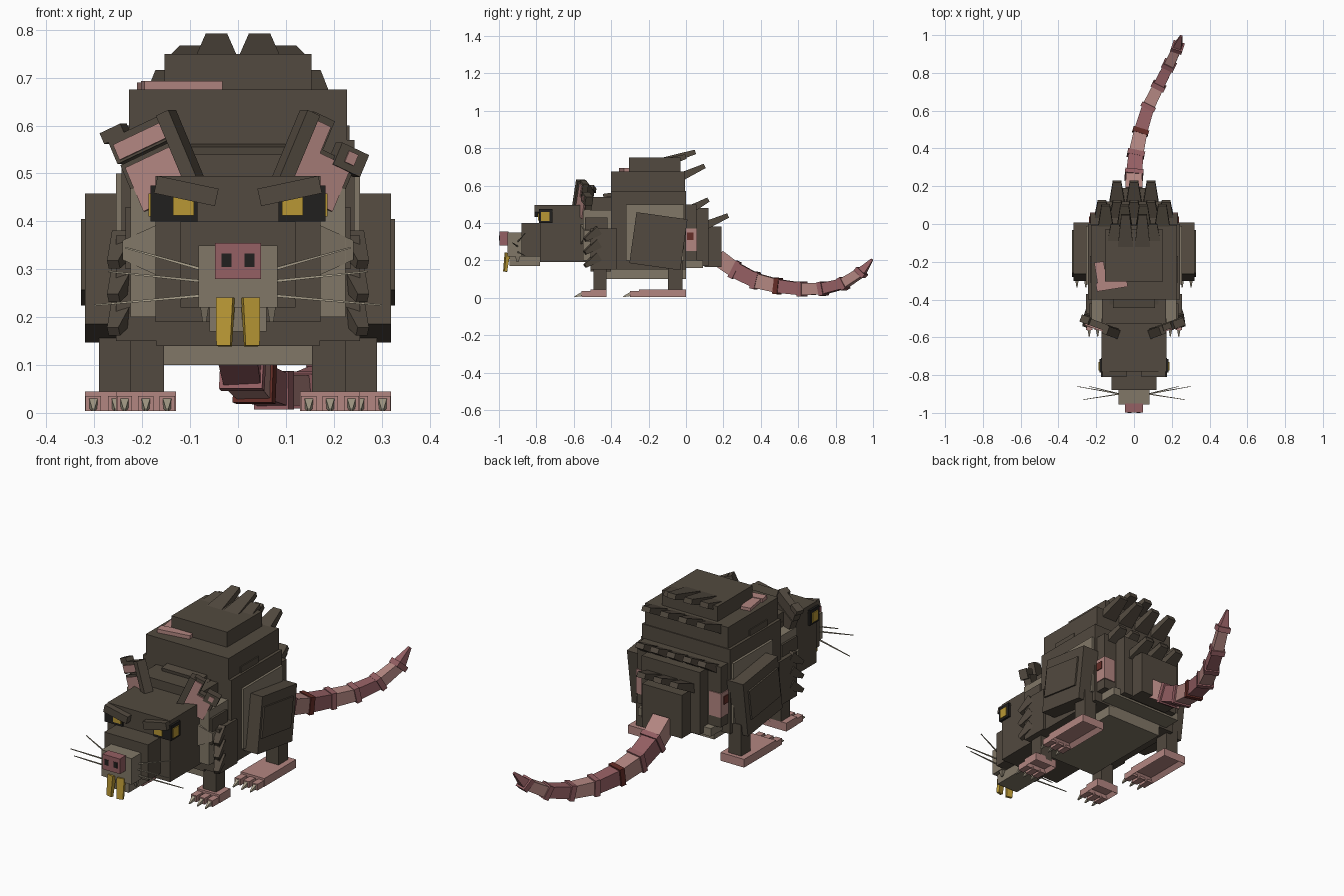
import bpy, bmesh, math
from mathutils import Vector, Matrix, Euler

if "Cube" in bpy.data.objects:
    bpy.data.objects.remove(bpy.data.objects["Cube"], do_unlink=True)


def material(name, *rgb):
    mat = bpy.data.materials.new(name)
    mat.use_nodes = True
    mat.diffuse_color = (*rgb, 1)
    mat.node_tree.nodes["Principled BSDF"].inputs["Base Color"].default_value = (*rgb, 1)
    return mat


fur = material("dark_fur", 0.085, 0.068, 0.05)
pale = material("pale_fur", 0.22, 0.185, 0.135)
skin = material("pink_skin", 0.45, 0.24, 0.22)
rose = material("rose_skin", 0.3, 0.115, 0.125)
scab = material("scab_red", 0.13, 0.026, 0.02)
amber = material("amber_yellow", 0.48, 0.31, 0.035)
black = material("black", 0.015, 0.014, 0.013)
bone = material("bone", 0.4, 0.35, 0.26)


def finish(bm, name, mat, mirror):
    """Store the part, plus its reflected twin when mirror is set."""
    sides = [("_left", 1), ("_right", -1)] if mirror else [("", 1)]
    for suffix, sign in sides:
        if sign < 0:
            bmesh.ops.scale(bm, vec=(-1, 1, 1), verts=bm.verts)
        bmesh.ops.recalc_face_normals(bm, faces=bm.faces)
        mesh = bpy.data.meshes.new(name + suffix)
        bm.to_mesh(mesh)
        mesh.materials.append(mat)
        bpy.context.collection.objects.link(bpy.data.objects.new(name + suffix, mesh))
    bm.free()


def box(name, mat, x, y, z, tilt=(0, 0, 0), mirror=False, frame=Matrix(), hollow=False):
    """Block from ranges; a single x means a half width; tilt is in degrees."""
    x = x if isinstance(x, tuple) else (-x, x)
    spans = (x, y, z)
    centre = Vector([(low + high) / 2 for low, high in spans])
    size = [high - low for low, high in spans]
    turn = Euler([math.radians(angle) for angle in tilt]).to_matrix().to_4x4()
    bm = bmesh.new()
    bmesh.ops.create_cube(bm, size=1, matrix=Matrix.Diagonal((*size, 1)))
    if hollow:
        sole = min(bm.faces, key=lambda f: f.calc_center_median().z)
        bmesh.ops.inset_region(bm, faces=[sole], thickness=min(size[:2]) / 5)
        bmesh.ops.translate(bm, verts=sole.verts, vec=(0, 0, size[2] / 2))
    bm.transform(frame @ Matrix.Translation(centre) @ turn)
    finish(bm, name, mat, mirror)


def taper(name, mat, start, end, base, tip, mirror=False):
    """Four-sided bar from start to end; base and tip are (width, thickness)."""
    start, end = Vector(start), Vector(end)
    along = (end - start).normalized()
    side = along.cross(Vector((0, 0, 1)))
    side = side.normalized() if side.length > 0.1 else Vector((1, 0, 0))
    up = side.cross(along)
    bm = bmesh.new()
    bmesh.ops.create_cube(bm, size=1)
    for v in bm.verts:
        point, size = (end, tip) if v.co.z > 0 else (start, base)
        v.co = point + side * v.co.x * size[0] + up * v.co.y * size[1]
    finish(bm, name, mat, mirror)


# Torso blocks
box("belly", pale, 0.155, (-0.49, 0), (0.1, 0.2))
box("main_body", fur, 0.243, (-0.4, 0), (0.15, 0.57))
box("flank_plate", pale, (0.24, 0.255), (-0.32, -0.01), (0.2, 0.5), mirror=True)
box("upper_back", fur, 0.228, (-0.4, -0.005), (0.56, 0.675))
box("back_ridge_plate", fur, 0.233, (-0.31, -0.17), (0.56, 0.6))
box("hump", fur, 0.153, (-0.305, -0.03), (0.67, 0.75))
box("chest", pale, 0.225, (-0.55, -0.35), (0.2, 0.47))
box("chest_front", fur, 0.17, (-0.51, -0.4), (0.14, 0.35))
box("neck", fur, 0.17, (-0.53, -0.39), (0.3, 0.54))
for i in range(3):
    box("neck_plate", fur, 0.15 - i * 0.02, (-0.5 + i * 0.03, -0.38), (0.5, 0.52 + i * 0.02), (8, 0, 0))

# Rump and wounds
box("rump", fur, 0.23, (-0.02, 0.055), (0.2, 0.5))
box("rump_back", fur, 0.16, (0.04, 0.12), (0.17, 0.48))
box("rump_hem", pale, 0.2, (-0.02, 0.09), (0.16, 0.2))
box("tail_mount", fur, 0.11, (0.1, 0.19), (0.165, 0.38))
box("rump_wound", skin, (0.17, 0.234), (0, 0.06), (0.25, 0.37), mirror=True)
box("rump_scab", scab, (0.2, 0.238), (0.005, 0.04), (0.31, 0.35), mirror=True)
box("back_wound", skin, (-0.2, -0.035), (-0.345, -0.3), (0.66, 0.693), (0, 0, 9))
box("back_wound_end", skin, (-0.2, -0.15), (-0.34, -0.2), (0.66, 0.69), (0, 0, 9))

# Fur spikes in rows down the back: root y, root z, tip y, tip z, columns
rows = [
    (-0.13, 0.725, 0.05, 0.78, (-0.045, 0.045)),
    (-0.1, 0.725, 0, 0.755, (-0.1, 0.1)),
    (-0.03, 0.645, 0.1, 0.705, (-0.15, -0.05, 0.05, 0.15)),
    (0.02, 0.47, 0.12, 0.525, (-0.17, -0.09, 0, 0.09, 0.17)),
    (0.1, 0.385, 0.225, 0.44, (-0.09, 0, 0.09)),
]
for y, z, tip_y, tip_z, columns in rows:
    for x in columns:
        taper("fur_spike", fur, (x, y, z), (x, tip_y, tip_z), (0.085, 0.045), (0.045, 0.025))

# Head, muzzle and nose
box("head", fur, 0.172, (-0.78, -0.5), (0.19, 0.495))
box("muzzle", fur, 0.12, (-0.88, -0.75), (0.22, 0.4))
box("snout", pale, 0.083, (-0.955, -0.8), (0.22, 0.35))
box("lower_jaw", pale, 0.06, (-0.945, -0.78), (0.17, 0.23))
box("nose", rose, 0.048, (-0.998, -0.95), (0.28, 0.355))
box("nostril", black, (0.014, 0.034), (-1, -0.99), (0.305, 0.333), mirror=True)
taper("front_tooth", amber, (0.026, -0.955, 0.24), (0.029, -0.967, 0.14),
      (0.036, 0.022), (0.03, 0.015), mirror=True)
taper("lip_tuft", pale, (0.07, -0.9, 0.23), (0.07, -0.9, 0.19), (0.02, 0.03), (0.008, 0.01), mirror=True)
taper("cheek_tuft", pale, (0.15, -0.54, 0.34), (0.24, -0.53, 0.34), (0.06, 0.12), (0.03, 0.04), mirror=True)

# Eyes and brows
box("eye_socket", black, (0.085, 0.183), (-0.787, -0.715), (0.4, 0.475), mirror=True)
box("eye_front", amber, (0.092, 0.136), (-0.791, -0.78), (0.412, 0.455), mirror=True)
box("eye_side", amber, (0.18, 0.187), (-0.775, -0.73), (0.41, 0.458), mirror=True)
box("brow", fur, (0.043, 0.173), (-0.81, -0.71), (0.445, 0.482), (0, -12, 0), mirror=True)

# Whiskers
for root_z, x, y, z in [(0.3, 0.235, -0.86, 0.345), (0.275, 0.27, -0.93, 0.295), (0.245, 0.3, -0.86, 0.225)]:
    taper("whisker", bone, (0.075, -0.9, root_z), (x, y, z), (0.006, 0.006), (0.003, 0.003), mirror=True)

# Ears: shared panel and rim, with differently torn tips
lean = Euler((0, math.radians(24), math.radians(20))).to_matrix().to_4x4()
ear = Matrix.Translation((0.14, -0.56, 0.445)) @ lean
lean_other = Euler((0, math.radians(-24), math.radians(-20))).to_matrix().to_4x4()
other_ear = Matrix.Translation((-0.14, -0.56, 0.445)) @ lean_other
box("ear_panel", fur, 0.07, (-0.01, 0.025), (0, 0.11), frame=ear, mirror=True)
box("ear_skin", skin, (-0.055, 0.06), (-0.018, 0), (0, 0.1), frame=ear, mirror=True)
box("ear_rim", fur, (-0.08, -0.05), (-0.028, 0.02), (0, 0.17), frame=ear, mirror=True)
box("ear_prong", fur, (-0.06, -0.01), (-0.012, 0.02), (0.1, 0.175), frame=ear)
box("ear_prong_skin", skin, (-0.05, -0.015), (-0.018, 0), (0.09, 0.16), frame=ear)
box("ear_chip", fur, (0.02, 0.085), (-0.022, 0.02), (0.09, 0.14), frame=ear)
box("ear_chip_skin", skin, (0.04, 0.062), (-0.026, 0), (0.105, 0.13), frame=ear)
box("ear_tip", fur, (-0.075, 0.07), (-0.01, 0.025), (0.115, 0.17), frame=other_ear)
box("ear_tip_skin", skin, (-0.065, 0.05), (-0.018, 0), (0.12, 0.155), frame=other_ear)
box("ear_scrap", fur, (-0.085, -0.035), (-0.01, 0.03), (0.165, 0.19), frame=other_ear)

# Front legs
box("shoulder", fur, (0.165, 0.255), (-0.51, -0.37), (0.15, 0.37), mirror=True)
box("upper_shoulder", fur, (0.16, 0.235), (-0.54, -0.42), (0.3, 0.43), mirror=True)
for i in range(3):
    z = 0.36 - i * 0.07
    taper("shoulder_tuft", fur, (0.235, -0.47, z), (0.26, -0.54, z - 0.05),
          (0.05, 0.05), (0.025, 0.02), mirror=True)
box("front_leg", fur, (0.155, 0.225), (-0.495, -0.425), (0.03, 0.18), mirror=True)

# Hind legs
box("haunch", fur, (0.23, 0.32), (-0.285, -0.01), (0.165, 0.44), (-8, 0, 0), mirror=True)
box("haunch_plate", fur, (0.31, 0.328), (-0.27, -0.04), (0.24, 0.39), (-8, 0, 0), mirror=True)
box("hind_leg", fur, (0.22, 0.29), (-0.095, -0.02), (0.03, 0.2), mirror=True)


# Feet with three clawed toes each
def foot(name, inner, outer, front, back):
    box(name, skin, (inner, outer), (front, back), (0.004, 0.045), mirror=True, hollow=True)
    for i in range(3):
        x = inner + 0.018 + i * (outer - inner - 0.036) / 2
        box(name + "_toe", skin, (x - 0.016, x + 0.016), (front - 0.05, front + 0.01), (0.004, 0.035), mirror=True)
        taper(name + "_claw", bone, (x, front - 0.045, 0.02), (x, front - 0.085, 0.006),
              (0.018, 0.022), (0.005, 0.005), mirror=True)


foot("front_foot", 0.13, 0.255, -0.51, -0.425)
foot("hind_foot", 0.19, 0.32, -0.25, 0)

# Tail: tapering links with a collar at each joint
path = [(0, 0.17, 0.215), (0, 0.26, 0.15), (0.01, 0.37, 0.093), (0.035, 0.49, 0.063), (0.075, 0.62, 0.047),
        (0.13, 0.73, 0.048), (0.185, 0.84, 0.075), (0.23, 0.935, 0.135), (0.25, 0.995, 0.205)]
last = len(path) - 2
for i, (a, b) in enumerate(zip(path, path[1:])):
    wide = 0.09 - i * 0.006
    end = 0.012 if i == last else wide - 0.006
    taper("tail_link", rose if i % 2 else skin, a, b, (wide, wide), (end, end))
    if i:
        step = (Vector(b) - Vector(a)).normalized() * 0.013
        ring = wide + 0.014
        taper("tail_collar", scab if i == 3 else rose, Vector(a) - step, Vector(a) + step, (ring, ring), (ring, ring))
